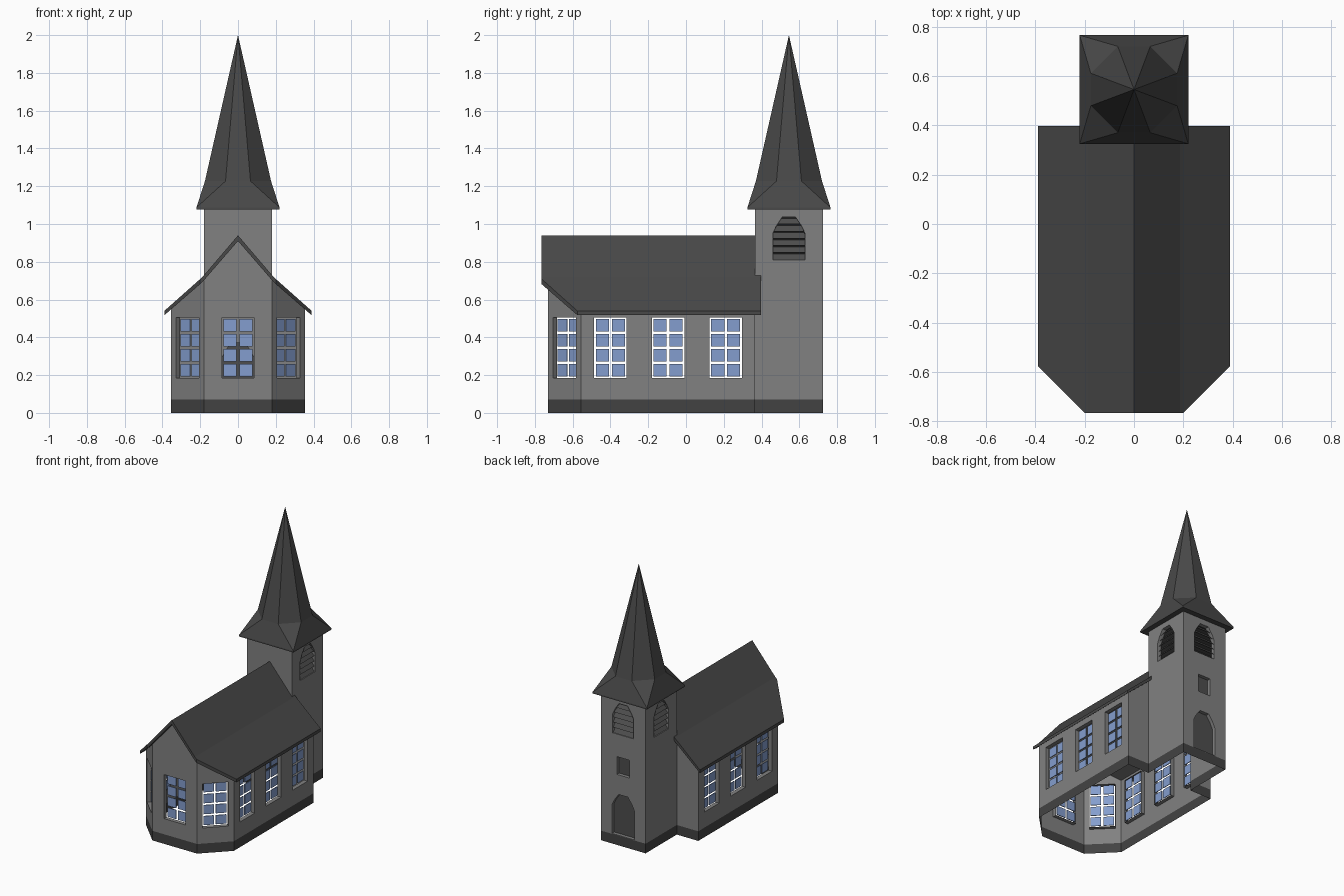
import bpy, bmesh
from mathutils import Vector
from mathutils.geometry import tessellate_polygon

if "Cube" in bpy.data.objects:
    bpy.data.objects.remove(bpy.data.objects["Cube"])


def material(name, rgb):
    m = bpy.data.materials.new(name)
    m.diffuse_color = (*rgb, 1)
    m.use_nodes = True
    m.node_tree.nodes["Principled BSDF"].inputs["Base Color"].default_value = m.diffuse_color
    return m


WALL = material("grey wall", (0.22, 0.22, 0.22))
PLINTH = material("dark plinth", (0.055, 0.055, 0.055))
ROOF = material("slate roof", (0.065, 0.065, 0.065))
GLASS = material("blue glass", (0.23, 0.34, 0.62))
DOOR = material("dark door", (0.075, 0.075, 0.075))
BACK = material("louvre backing", (0.015, 0.015, 0.015))


def finish(bm, name, mats, recalc=False):
    if recalc:
        bmesh.ops.recalc_face_normals(bm, faces=bm.faces)
    me = bpy.data.meshes.new(name)
    bm.to_mesh(me)
    bm.free()
    for m in mats:
        me.materials.append(m)
    ob = bpy.data.objects.new(name, me)
    bpy.context.collection.objects.link(ob)
    return ob


def arch(z0, zs, zt, w=0.085):
    zm = zs + 0.45 * (zt - zs)
    return [(-w, z0), (w, z0), (w, zs), (0.79 * w, zm), (0.41 * w, zt),
            (-0.41 * w, zt), (-0.79 * w, zm), (-w, zs)]


def rect(s, z, w, h):
    return [(s - w / 2, z - h / 2), (s + w / 2, z - h / 2),
            (s + w / 2, z + h / 2), (s - w / 2, z + h / 2)]


def half_width(z):
    """Half width of the louvre arch at height z."""
    pts = [(0.81, 0.085), (0.95, 0.085), (0.989, 0.067), (1.037, 0.035)]
    for (z0, w0), (z1, w1) in zip(pts, pts[1:]):
        if z <= z1:
            return w0 + (w1 - w0) * (z - z0) / (z1 - z0)
    return 0.035


walls, panes, doors, slats, backs = [bmesh.new() for _ in range(5)]
DEPTH = 0.03


def frame(a, b):
    """Map (along, height, depth inward) on the wall from a to b to 3D."""
    a, b = Vector((*a, 0)), Vector((*b, 0))
    u, mid = (b - a).normalized(), (a + b) / 2
    n = Vector((u.y, -u.x, 0))
    return (lambda s, z, d=0.0: mid + u * s + Vector((0, 0, z)) - n * d), n, (b - a).length


def plate(bm, P, poly, d, t=0.005):
    f = [bm.verts.new(P(s, z, d)) for s, z in poly]
    r = [bm.verts.new(P(s, z, d + t)) for s, z in poly]
    bm.faces.new(f)
    bm.faces.new(r[::-1])
    for i in range(len(f)):
        j = (i + 1) % len(f)
        bm.faces.new((f[j], f[i], r[i], r[j]))


def sheet(P, n, outline, holes):
    """Flat wall with openings and their inward reveals."""
    loops = [outline] + holes
    tris = tessellate_polygon([[Vector((s, z, 0)) for s, z in lp] for lp in loops])
    vs = [walls.verts.new(P(s, z)) for lp in loops for s, z in lp]
    for t in tris:
        f = walls.faces.new([vs[i] for i in t])
        f.normal_update()
        if f.normal.dot(n) < 0:
            f.normal_flip()
    for lp in holes:
        for (s0, z0), (s1, z1) in zip(lp, lp[1:] + lp[:1]):
            walls.faces.new([walls.verts.new(p) for p in (
                P(s0, z0), P(s1, z1), P(s1, z1, DEPTH), P(s0, z0, DEPTH))])


def wall(a, b, za, zb, peak=None, windows=(), louvre=False, entrance=False):
    P, n, length = frame(a, b)
    h = length / 2
    outline = [(-h, 0.07), (h, 0.07), (h, zb)] + ([(0, peak)] if peak else []) + [(-h, za)]
    holes = []
    for s in windows:                       # eight-pane windows
        holes.append(rect(s, 0.345, 0.172, 0.322))
        for c in (-0.5, 0.5):
            for r in (-1.5, -0.5, 0.5, 1.5):
                plate(panes, P, rect(s + c * 0.084, 0.345 + r * 0.08, 0.07, 0.066), DEPTH - 0.005)
    if louvre:                              # arched belfry opening with slats
        hole = arch(0.81, 0.95, 1.037)
        holes.append(hole)
        plate(backs, P, hole, DEPTH)
        step = (1.037 - 0.81) / 6
        for i in range(6):
            z0 = 0.81 + i * step
            z1 = z0 + 0.8 * step
            w0, w1 = half_width(z0), half_width(z1)
            slats.faces.new([slats.verts.new(p) for p in (
                P(-w0, z0, 0.006), P(w0, z0, 0.006), P(w1, z1, DEPTH), P(-w1, z1, DEPTH))])
    if entrance:                            # arched door and small opening above
        for hole in (arch(0.074, 0.285, 0.372, 0.09), rect(0, 0.58, 0.1, 0.13)):
            holes.append(hole)
            plate(doors, P, hole, DEPTH - 0.005)
    sheet(P, n, outline, holes)
    f = walls.faces.new([walls.verts.new(P(s, z)) for s, z in
                         ((-h, 0), (h, 0), (h, 0.07), (-h, 0.07))])
    f.material_index = 1


T, N, F, C, B, K = 0.181, 0.355, -0.73, -0.555, 0.365, 0.725
side = (-0.305, 0, 0.305)
wall((-T, F), (T, F), 0.705, 0.705, peak=0.925, windows=(0,))
wall((T, F), (N, C), 0.705, 0.555, windows=(0,))
wall((-N, C), (-T, F), 0.555, 0.705, windows=(0,))
wall((N, C), (N, B), 0.555, 0.555, windows=side)
wall((-N, B), (-N, C), 0.555, 0.555, windows=side)
wall((N, B), (T, B), 0.555, 0.705)
wall((-T, B), (-N, B), 0.705, 0.555)
wall((T, B), (T, K), 1.08, 1.08, louvre=True)
wall((-T, K), (-T, B), 1.08, 1.08, louvre=True)
wall((T, K), (-T, K), 1.08, 1.08, louvre=True, entrance=True)
# tower wall above the nave roof
P, n, _ = frame((-T, B), (T, B))
sheet(P, n, [(-T, 0.705), (0, 0.925), (T, 0.705), (T, 1.08), (-T, 1.08)], [])

finish(walls, "church_walls", [WALL, PLINTH])
finish(panes, "window_panes", [GLASS])
finish(doors, "door_and_hatch", [DOOR])
finish(slats, "louvre_slats", [DOOR])
finish(backs, "louvre_backing", [BACK])

# nave roof: bent gable slab with chamfered front corners
half = [(0.39, 0.54, 0.517), (0.2, 0.709, 0.682), (0.187, 0.721, 0.694)]
section = [(-x, t, u) for x, t, u in half] + [(0, 0.94, 0.91)] + half[::-1]
bm = bmesh.new()
rings = []
for x, top, under in section:
    y0 = max(-0.765, abs(x) - 0.965)
    rings.append([bm.verts.new(p) for p in (
        (x, y0, top), (x, 0.397, top), (x, 0.397, under), (x, y0, under))])
for r, q in zip(rings, rings[1:]):
    for i in range(4):
        j = (i + 1) % 4
        bm.faces.new((r[i], r[j], q[j], q[i]))
bm.faces.new(rings[0])
bm.faces.new(rings[-1])
finish(bm, "nave_roof", [ROOF], True)

# spire: square flared eaves turning into an octagonal point
bm = bmesh.new()
cy, e, a, b = 0.545, 0.22, 0.066, 0.175
low, high, octo = [], [], []
for k in range(4):
    c, s = ((1, 0), (0, 1), (-1, 0), (0, -1))[k]

    def turn(x, y, z):
        return bm.verts.new((x * c - y * s, cy + x * s + y * c, z))
    low.append(turn(e, e, 1.077))
    high.append(turn(e, e, 1.087))
    octo += [turn(b, a, 1.227), turn(a, b, 1.227)]
apex = bm.verts.new((0, cy, 2.0))
bm.faces.new(low)
for k in range(4):
    j = (k + 1) % 4
    bm.faces.new((low[k], low[j], high[j], high[k]))
    bm.faces.new((high[k], high[j], octo[2 * j], octo[2 * k + 1]))
    bm.faces.new((high[k], octo[2 * k + 1], octo[2 * k]))
for i in range(8):
    bm.faces.new((octo[i], octo[(i + 1) % 8], apex))
finish(bm, "spire", [ROOF], True)
